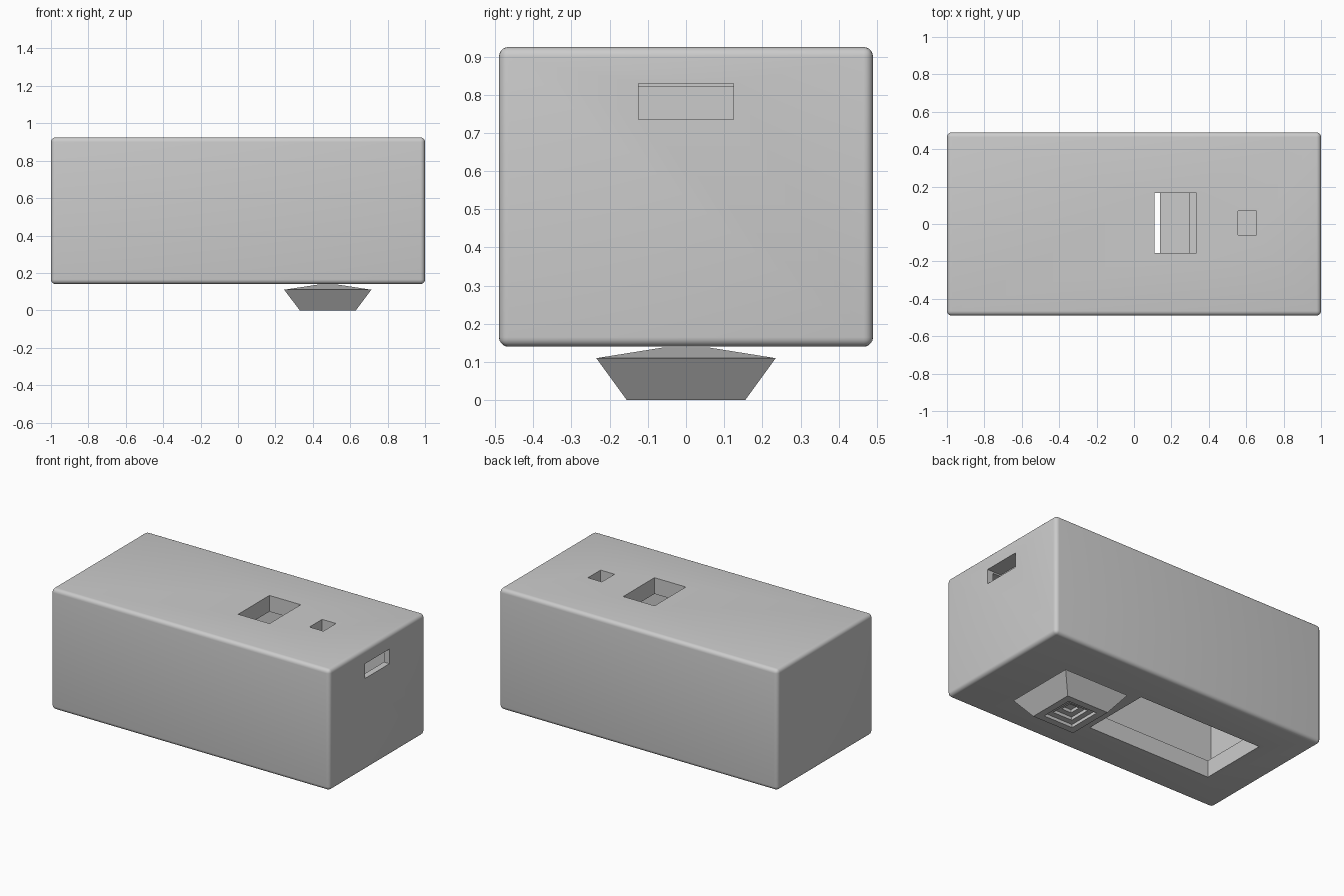
import bpy, bmesh
from math import radians

if "Cube" in bpy.data.objects:
    bpy.data.objects.remove(bpy.data.objects["Cube"], do_unlink=True)

grey = bpy.data.materials.new("plain grey")
grey.use_nodes = True
COLOUR = (0.6, 0.6, 0.6, 1)
grey.diffuse_color = COLOUR
grey.node_tree.nodes["Principled BSDF"].inputs["Base Color"].default_value = COLOUR


def make(name, bm):
    bmesh.ops.recalc_face_normals(bm, faces=bm.faces)
    mesh = bpy.data.meshes.new(name)
    bm.to_mesh(mesh)
    bm.free()
    mesh.materials.append(grey)
    obj = bpy.data.objects.new(name, mesh)
    bpy.context.collection.objects.link(obj)
    return obj


def box(name, x, y, z):
    bm = bmesh.new()
    bmesh.ops.create_cube(bm, size=1)
    for v in bm.verts:
        for i, (lo, hi) in enumerate((x, y, z)):
            v.co[i] = hi if v.co[i] > 0 else lo
    return make(name, bm)


def apply(obj, mod):
    bpy.ops.object.select_all(action='DESELECT')
    bpy.context.view_layer.objects.active = obj
    obj.select_set(True)
    bpy.ops.object.modifier_apply(modifier=mod.name)


def cut(obj, *ranges):
    cutter = box("cutter", *ranges)
    cutter.hide_render = True
    mod = obj.modifiers.new("cut", 'BOOLEAN')
    mod.operation, mod.solver, mod.object = 'DIFFERENCE', 'EXACT', cutter
    apply(obj, mod)
    bpy.data.objects.remove(cutter, do_unlink=True)


# Rounded hollow housing
housing = box("housing", (-1, 1), (-.49, .49), (.14, .925))
bevel = housing.modifiers.new("round", 'BEVEL')
bevel.width, bevel.segments = .025, 5
apply(housing, bevel)
cut(housing, (-.96, .96), (-.45, .45), (.25, .82))

# Openings: top window, small top hole, side slot, underside bay
cut(housing, (.11, .335), (-.155, .165), (.7, 1))
cut(housing, (.555, .655), (-.06, .07), (.7, 1))
cut(housing, (.9, 1.1), (-.125, .125), (.735, .83))
cut(housing, (-.75, .14), (-.23, .23), (0, .4))
bpy.context.view_layer.objects.active = housing
housing.select_set(True)
bpy.ops.object.shade_smooth_by_angle(angle=radians(30))

# Low pad on the inner floor, above the foot
box("inner_pad", (.295, .665), (-.235, .235), (.25, .265))

# Flared square foot with a stepped recess underneath: (half x, half y, z)
rings = [(.05, .06, .138), (.233, .235, .11), (.15, .155, 0),
         (.105, .11, 0), (.105, .11, .02), (.07, .072, .02),
         (.07, .072, .04), (.035, .036, .04), (.035, .036, .06)]
bm = bmesh.new()
loops = [[bm.verts.new((.48 + sx * hx, sy * hy, z))
          for sx, sy in ((1, 1), (-1, 1), (-1, -1), (1, -1))] for hx, hy, z in rings]
for a, b in zip(loops, loops[1:]):
    for i in range(4):
        j = (i + 1) % 4
        bm.faces.new((a[i], a[j], b[j], b[i]))
bm.faces.new(loops[0])
bm.faces.new(loops[-1])
make("flared_foot", bm)
